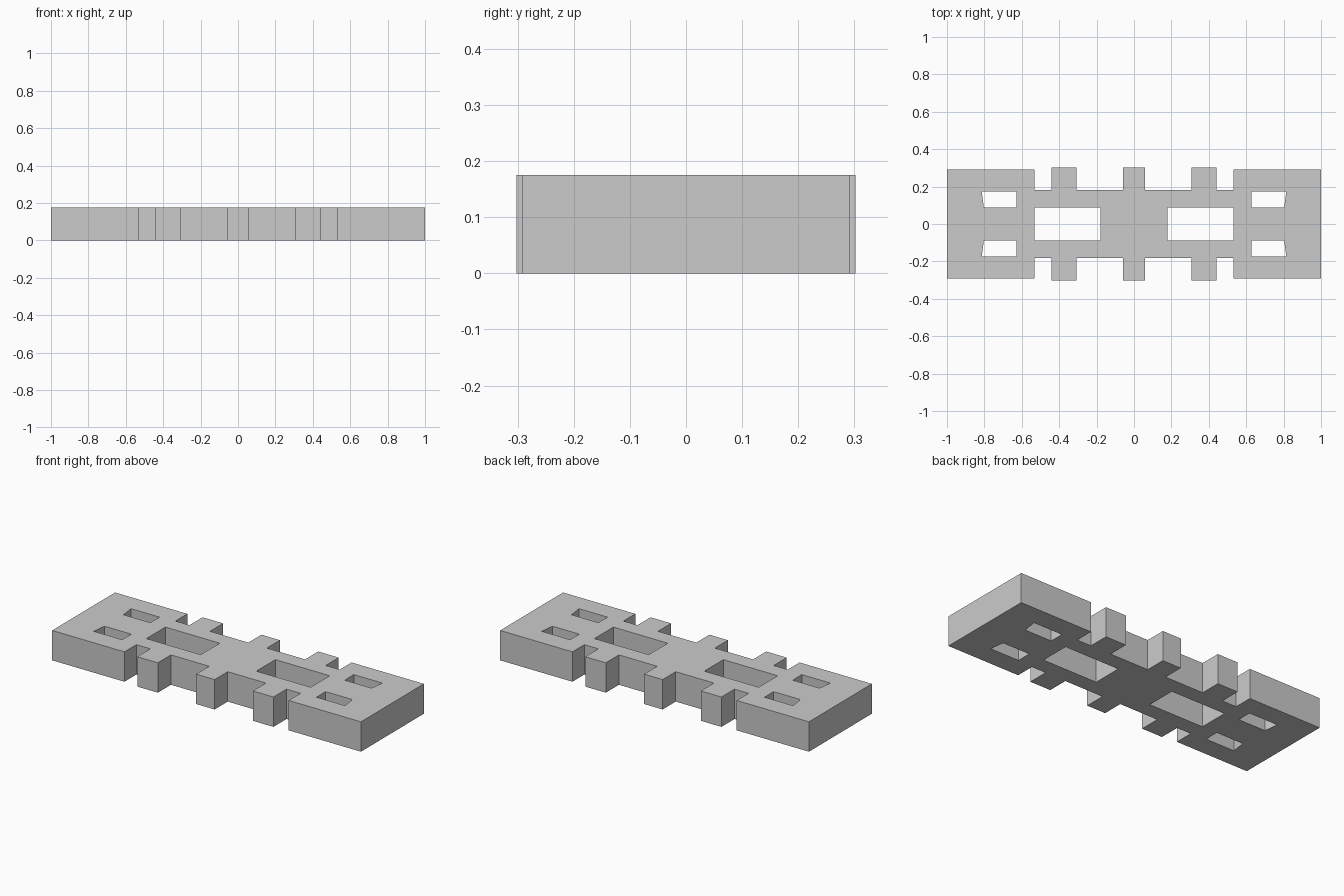
import bpy
import bmesh

HEIGHT = 0.175

cube = bpy.data.objects.get("Cube")
if cube:
    bpy.data.objects.remove(cube, do_unlink=True)

# Plain grey material
grey = bpy.data.materials.new("plain grey")
grey.use_nodes = True
colour = (0.6, 0.6, 0.6, 1)
grey.diffuse_color = colour
grey.node_tree.nodes["Principled BSDF"].inputs["Base Color"].default_value = colour

# Outer edge of one quarter: centre tab, side tab, then the wide end block
BODY, TAB, END = 0.181, 0.302, 0.291
quarter = [(0.06, TAB), (0.06, BODY), (0.308, BODY), (0.308, TAB),
           (0.441, TAB), (0.441, BODY), (0.532, BODY), (0.532, END), (1, END)]
right_side = quarter + [(x, -y) for x, y in reversed(quarter)]
outline = right_side + [(-x, y) for x, y in reversed(right_side)]

# Window openings: one large per side, two small slanted ones per end block
loops = [outline]
for sx in (-1, 1):
    large = [(0.18, -0.088), (0.532, -0.088), (0.532, 0.088), (0.18, 0.088)]
    loops.append([(sx * x, y) for x, y in large])
    for sy in (-1, 1):
        small = [(0.629, 0.088), (0.803, 0.088), (0.814, 0.173), (0.629, 0.173)]
        loops.append([(sx * x, sy * y) for x, y in small])

# Filled flat profile, extruded to the slab height
curve = bpy.data.curves.new("slab_profile", "CURVE")
curve.dimensions = "2D"
curve.fill_mode = "BOTH"
curve.extrude = HEIGHT / 2
for loop in loops:
    spline = curve.splines.new("POLY")
    spline.points.add(len(loop) - 1)
    for point, (x, y) in zip(spline.points, loop):
        point.co = (x, y, 0, 1)
    spline.use_cyclic_u = True

slab = bpy.data.objects.new("notched_slab", curve)
bpy.context.collection.objects.link(slab)
bpy.ops.object.select_all(action="DESELECT")
slab.select_set(True)
bpy.context.view_layer.objects.active = slab
bpy.ops.object.convert(target="MESH")
slab = bpy.context.object
slab.name = "notched_slab"

# Weld into one solid standing on the ground
bm = bmesh.new()
bm.from_mesh(slab.data)
bmesh.ops.remove_doubles(bm, verts=bm.verts, dist=0.0005)
bmesh.ops.translate(bm, verts=bm.verts, vec=(0, 0, HEIGHT / 2))
bmesh.ops.recalc_face_normals(bm, faces=bm.faces)
for face in bm.faces:
    face.smooth = False
    face.material_index = 0
bm.to_mesh(slab.data)
bm.free()
slab.data.materials.clear()
slab.data.materials.append(grey)
